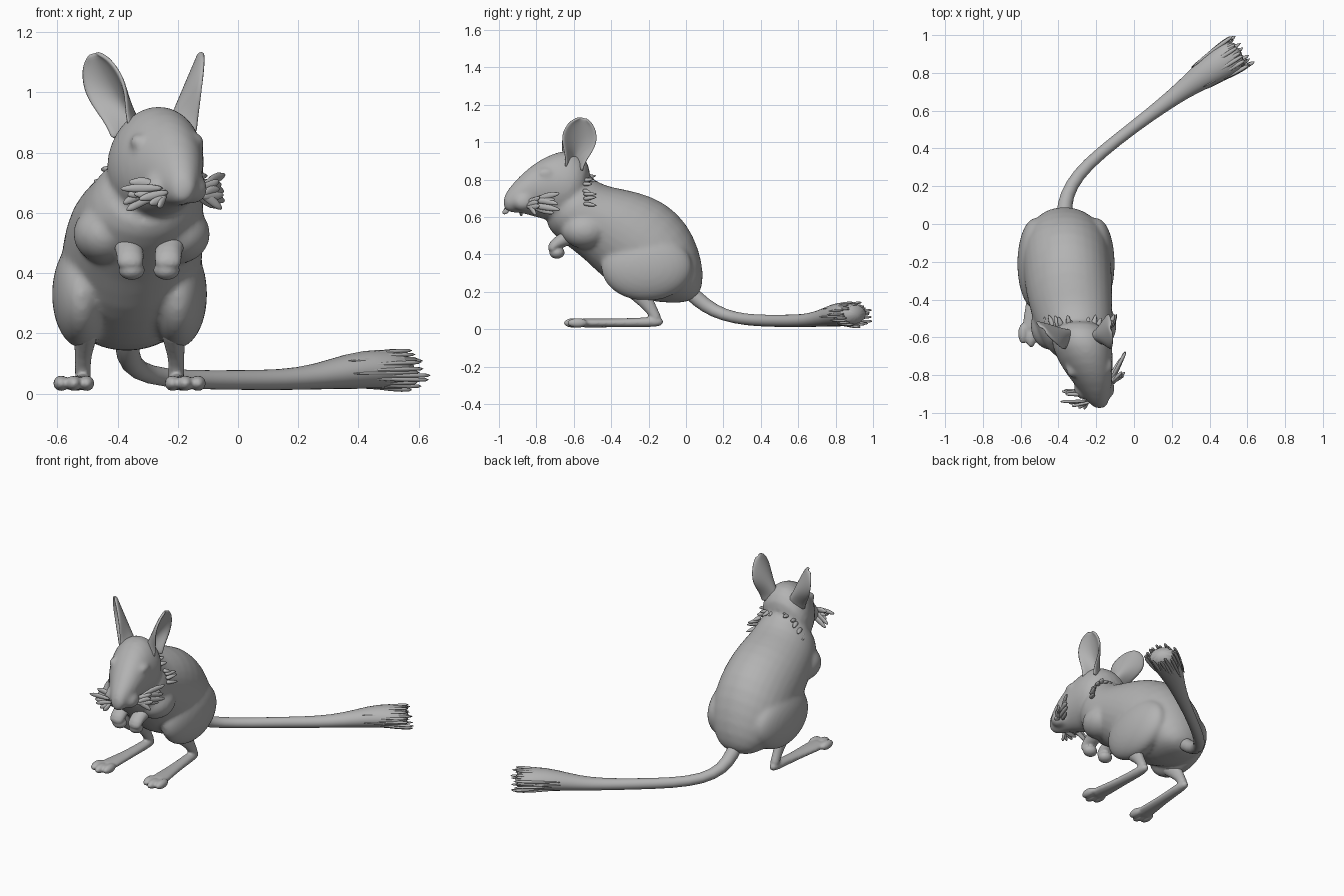
import bpy, bmesh, math, random
from mathutils import Vector as V

random.seed(4)
cube = bpy.data.objects.get("Cube")
if cube:
    bpy.data.objects.remove(cube)

grey = bpy.data.materials.new("fur_grey")
grey.use_nodes = True
COLOUR = (0.45, 0.45, 0.45, 1)
grey.diffuse_color = COLOUR
grey.node_tree.nodes["Principled BSDF"].inputs["Base Color"].default_value = COLOUR


def rings(bm, sections, n=16):
    """Loft elliptical sections given as (centre, axis, axis)."""
    loops = []
    for c, a, b in sections:
        turn = [2 * math.pi * i / n for i in range(n)]
        loops.append([bm.verts.new(c + a * math.cos(t) + b * math.sin(t)) for t in turn])
    for p, q in zip(loops, loops[1:]):
        for i in range(n):
            j = (i + 1) % n
            bm.faces.new((p[i], p[j], q[j], q[i]))
    bm.faces.new(loops[0][::-1])
    bm.faces.new(loops[-1])


def tube(bm, points, n=12):
    """Loft along (x, y, z, half width, half height) points."""
    pos = [V(p[:3]) for p in points]
    out = []
    for i, p in enumerate(points):
        t = (pos[min(i + 1, len(pos) - 1)] - pos[max(i - 1, 0)]).normalized()
        side = t.cross(V((0, 0, 1)))
        side = side.normalized() if side.length > 0.1 else V((1, 0, 0))
        out.append((pos[i], side * p[3], side.cross(t) * p[4]))
    rings(bm, out, n)


def profile(bm, sections):
    """Loft along side outline: (top y, top z, low y, low z, x, half width)."""
    out = []
    for ty, tz, ly, lz, x, w in sections:
        top, low = V((x, ty, tz)), V((x, ly, lz))
        out.append(((top + low) / 2, V((w, 0, 0)), (top - low) / 2))
    rings(bm, out)


def ball(bm, centre, size):
    made = bmesh.ops.create_uvsphere(bm, u_segments=20, v_segments=12, radius=1)["verts"]
    for v in made:
        v.co = V([c + k * s for c, k, s in zip(centre, v.co, size)])


def finish(bm, name, voxel=0, subdivide=1, soften=4):
    bmesh.ops.recalc_face_normals(bm, faces=bm.faces)
    mesh = bpy.data.meshes.new(name)
    bm.to_mesh(mesh)
    bm.free()
    mesh.materials.append(grey)
    for f in mesh.polygons:
        f.use_smooth = True
    ob = bpy.data.objects.new(name, mesh)
    bpy.context.collection.objects.link(ob)
    if subdivide:
        ob.modifiers.new("round", "SUBSURF").levels = subdivide
        ob.modifiers["round"].render_levels = subdivide
    if voxel:
        fuse = ob.modifiers.new("fuse", "REMESH")
        fuse.mode = "VOXEL"
        fuse.voxel_size = voxel
        fuse.use_smooth_shade = True
        soft = ob.modifiers.new("soften", "SMOOTH")
        soft.iterations = soften
    return ob


# Torso, head, thighs, shoulders and brows fused into one skin
bm = bmesh.new()
profile(bm, [
    (0.08, 0.19, 0.02, 0.14, -0.37, 0.08),
    (0.1, 0.3, -0.12, 0.14, -0.37, 0.17),
    (0.07, 0.44, -0.22, 0.15, -0.36, 0.22),
    (0.01, 0.57, -0.33, 0.2, -0.36, 0.24),
    (-0.1, 0.68, -0.45, 0.27, -0.35, 0.24),
    (-0.25, 0.74, -0.54, 0.37, -0.34, 0.23),
    (-0.39, 0.76, -0.65, 0.45, -0.32, 0.21),
    (-0.48, 0.79, -0.73, 0.52, -0.3, 0.19),
    (-0.54, 0.86, -0.77, 0.59, -0.28, 0.14)])
profile(bm, [
    (-0.49, 0.84, -0.58, 0.62, -0.29, 0.13),
    (-0.55, 0.94, -0.66, 0.57, -0.28, 0.17),
    (-0.63, 0.97, -0.75, 0.58, -0.265, 0.155),
    (-0.74, 0.935, -0.82, 0.6, -0.24, 0.13),
    (-0.84, 0.87, -0.88, 0.62, -0.21, 0.095),
    (-0.93, 0.78, -0.94, 0.62, -0.19, 0.06),
    (-0.98, 0.71, -0.98, 0.64, -0.18, 0.03)])
for side in (-1, 1):
    ball(bm, (-0.36 + side * 0.16, -0.21, 0.33), (0.1, 0.25, 0.18))
    ball(bm, (-0.32 + side * 0.12, -0.54, 0.53), (0.11, 0.13, 0.1))
    ball(bm, (-0.235 + side * 0.095, -0.76 + side * 0.01, 0.835), (0.03, 0.045, 0.028))
    ball(bm, (-0.21 + side * 0.06, -0.87, 0.68), (0.05, 0.06, 0.05))
finish(bm, "body", 0.011, soften=12)

# Hind legs with long feet and toes, and small folded forelegs
for name, side in (("right", -1), ("left", 1)):
    hip = -0.36 + side * 0.145
    ankle, toe = -0.36 + side * 0.155, -0.36 + side * 0.185
    bm = bmesh.new()
    tube(bm, [(hip, -0.3, 0.28, 0.06, 0.09), (hip, -0.25, 0.2, 0.042, 0.065),
              (ankle, -0.2, 0.13, 0.028, 0.036), (ankle, -0.17, 0.08, 0.027, 0.03),
              (ankle, -0.15, 0.04, 0.03, 0.03)])
    tube(bm, [(ankle, -0.115, 0.042, 0.025, 0.027), (ankle, -0.2, 0.038, 0.034, 0.028),
              (ankle + side * 0.01, -0.35, 0.034, 0.036, 0.024),
              (toe - side * 0.01, -0.5, 0.034, 0.053, 0.025),
              (toe, -0.6, 0.034, 0.058, 0.026)])
    for i in (-1, 0, 1):
        ball(bm, (toe + i * 0.042, -0.6 + abs(i) * 0.02, 0.034), (0.027, 0.055, 0.026))
    finish(bm, name + "_hind_leg", 0.007)

    bm = bmesh.new()
    x = -0.295 + side * 0.063
    tube(bm, [(x + side * 0.02, -0.58, 0.52, 0.05, 0.05), (x, -0.66, 0.475, 0.048, 0.04),
              (x, -0.71, 0.45, 0.047, 0.032), (x, -0.72, 0.41, 0.045, 0.028)])
    ball(bm, (x - side * 0.005, -0.69, 0.41), (0.045, 0.042, 0.033))
    finish(bm, name + "_foreleg", 0.007)


def ear(name, base, tip, across, facing):
    """Cupped leaf shape running from base to tip."""
    bm = bmesh.new()
    base, tip, across, facing = V(base), V(tip), V(across).normalized(), V(facing).normalized()
    rows, cols, grid = 14, 8, []
    for r in range(rows + 1):
        t = r / rows
        wide = 0.05 + 0.032 * math.sin(math.pi * min(t / 0.65, 1) - math.pi / 2) + 0.03 * (1 - t)
        if t > 0.65:
            wide *= math.sqrt(max(1 - ((t - 0.65) / 0.36) ** 2, 0.01))
        line = []
        for c in range(cols + 1):
            s = 2 * c / cols - 1
            cup = facing * (0.1 * (s * s - 0.6) * (1 - 0.9 * t))
            line.append(bm.verts.new(base.lerp(tip, t) + across * wide * s + cup))
        grid.append(line)
    for p, q in zip(grid, grid[1:]):
        for i in range(cols):
            bm.faces.new((p[i], p[i + 1], q[i + 1], q[i]))
    ob = finish(bm, name, subdivide=0)
    thick = ob.modifiers.new("thickness", "SOLIDIFY")
    thick.thickness, thick.offset = 0.014, 0
    ob.modifiers.new("round", "SUBSURF").levels = 1


ear("right_ear", (-0.36, -0.61, 0.86), (-0.48, -0.56, 1.13), (-0.7, 0.75, -0.2), (-0.75, -0.7, -0.2))
ear("left_ear", (-0.18, -0.6, 0.86), (-0.12, -0.55, 1.13), (-0.1, 1, -0.2), (1, 0, -0.2))

# Tail
bm = bmesh.new()
tube(bm, [(-0.37, -0.02, 0.24, 0.04, 0.04), (-0.37, 0.06, 0.16, 0.044, 0.044),
          (-0.36, 0.15, 0.095, 0.038, 0.036), (-0.3, 0.26, 0.06, 0.035, 0.032),
          (-0.18, 0.375, 0.046, 0.033, 0.032), (0, 0.515, 0.045, 0.033, 0.034),
          (0.14, 0.62, 0.045, 0.04, 0.035), (0.26, 0.71, 0.055, 0.052, 0.043),
          (0.37, 0.79, 0.075, 0.076, 0.062), (0.47, 0.855, 0.083, 0.094, 0.07),
          (0.57, 0.92, 0.08, 0.09, 0.06)])
finish(bm, "tail")

# Loose strands lying along the tail end
bm = bmesh.new()
across, along = V((-0.57, 0.82, 0)), V((0.82, 0.57, 0))
for i in range(26):
    a = i * 2.4
    reach = random.uniform(0.7, 1)
    spread = across * math.cos(a) + V((0, 0, 0.7 * math.sin(a)))
    start = V((0.36, 0.785, 0.075)) + spread * 0.07 + along * random.uniform(-0.05, 0.08)
    end = V((0.56, 0.91, 0.08)) + spread * 0.1 * reach + along * random.uniform(0, 0.045)
    mid = start.lerp(end, 0.6) + spread * 0.006
    tube(bm, [(*start, 0.004, 0.004), (*mid, 0.014, 0.009), (*end, 0.012, 0.009)], 6)
finish(bm, "tail_tuft")


def fan(name, root, tips, count, size):
    """Clump of broad ragged locks from a root toward a line of tips."""
    bm = bmesh.new()
    for i in range(count):
        start = V(root) + V([random.uniform(-0.015, 0.015) for _ in range(3)])
        end = V(tips[0]).lerp(V(tips[1]), i / (count - 1))
        end = start.lerp(end, random.uniform(0.8, 1.05))
        mid = start.lerp(end, 0.6) + V((0, 0, random.uniform(-0.01, 0.015)))
        tube(bm, [(*start, size, size), (*mid, size, size * 2),
                  (*start.lerp(end, 0.85), size, size * 1.3), (*end, size * 0.4, size * 0.5)], 6)
    finish(bm, name)


# Whisker clumps on both cheeks
fan("right_whiskers", (-0.25, -0.9, 0.68), ((-0.39, -0.88, 0.6), (-0.39, -0.9, 0.71)), 5, 0.012)
fan("right_whiskers_low", (-0.24, -0.93, 0.67), ((-0.27, -0.99, 0.61), (-0.39, -0.94, 0.68)), 5, 0.01)
fan("left_whiskers", (-0.14, -0.85, 0.68), ((-0.05, -0.68, 0.61), (-0.04, -0.67, 0.73)), 5, 0.012)
fan("left_whiskers_low", (-0.14, -0.86, 0.67), ((-0.05, -0.8, 0.61), (-0.05, -0.77, 0.71)), 5, 0.011)

# Ruff of short uneven tufts behind the cheeks
bm = bmesh.new()
for side in (-1, 1):
    for i in range(8):
        a = 0.2 + i * 0.2 + random.uniform(-0.06, 0.06)
        root = V((-0.285 + side * 0.16 * math.sin(a), -0.55, 0.67 + 0.15 * math.cos(a)))
        end = root + V((side * 0.035 * math.sin(a), random.uniform(0.04, 0.08), random.uniform(-0.02, 0.02)))
        tube(bm, [(*root, 0.02, 0.016), (*root.lerp(end, 0.5), 0.018, 0.014), (*end, 0.004, 0.004)], 6)
finish(bm, "neck_ruff")
